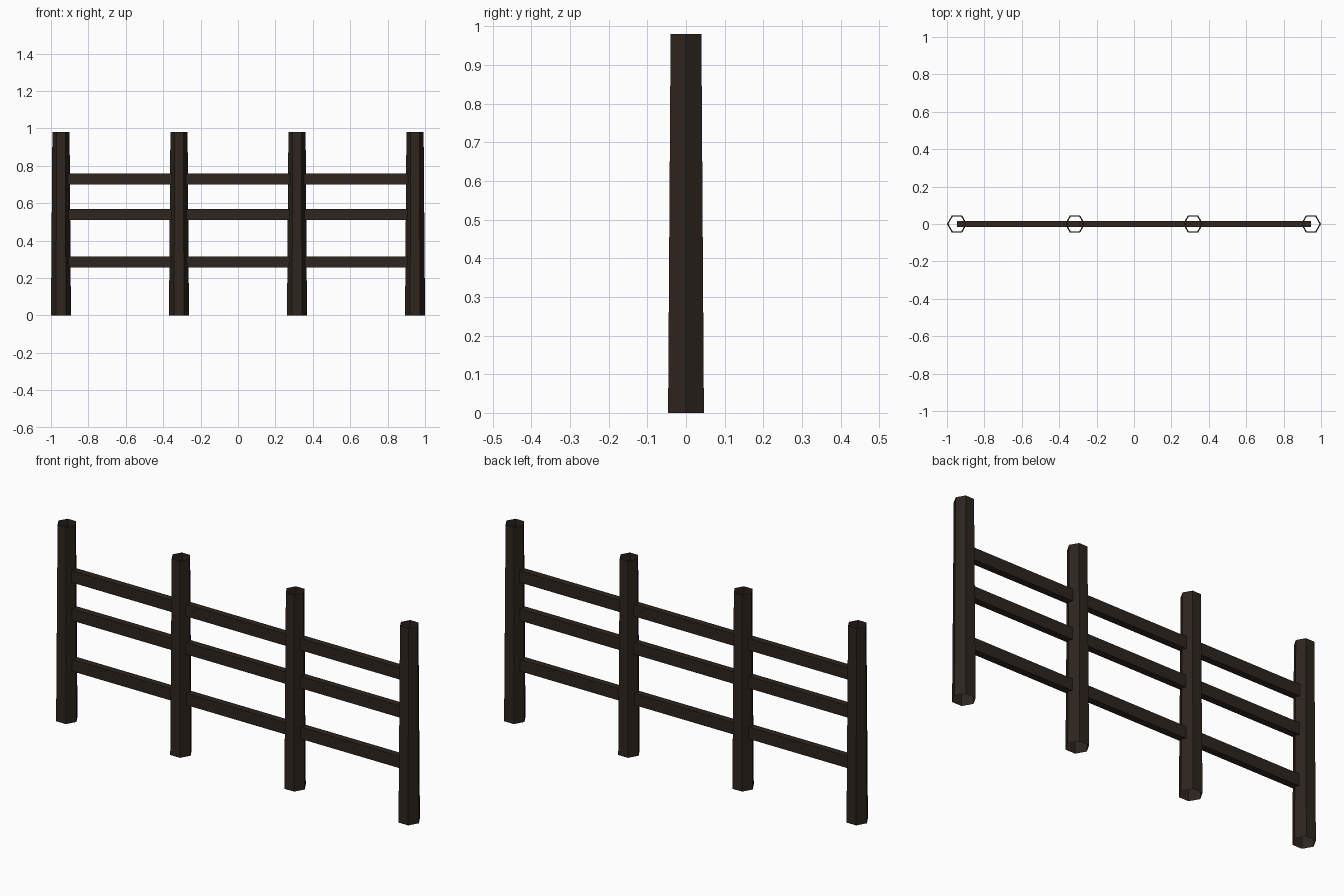
import bpy, bmesh, math

if "Cube" in bpy.data.objects:
    bpy.data.objects.remove(bpy.data.objects["Cube"])

POST_X = (-0.9465, -0.3155, 0.3155, 0.9465)
RAIL_Z = (0.286, 0.539, 0.729)
POST_HEIGHT = 0.98

wood = bpy.data.materials.new("dark_wood")
wood.diffuse_color = (0.026, 0.018, 0.013, 1)
wood.use_nodes = True
wood.node_tree.nodes["Principled BSDF"].inputs["Base Color"].default_value = wood.diffuse_color


def add_object(name, bm, location):
    bmesh.ops.recalc_face_normals(bm, faces=bm.faces)
    mesh = bpy.data.meshes.new(name)
    bm.to_mesh(mesh)
    bm.free()
    mesh.materials.append(wood)
    obj = bpy.data.objects.new(name, mesh)
    obj.location = location
    bpy.context.collection.objects.link(obj)


# Tapered six-sided posts, open at top and bottom
for i, x in enumerate(POST_X, 1):
    bm = bmesh.new()
    rings = []
    for r, z in ((0.0535, 0), (0.046, POST_HEIGHT)):
        rings.append([bm.verts.new((r * math.cos(k * math.pi / 3),
                                    r * math.sin(k * math.pi / 3), z))
                      for k in range(6)])
    low, high = rings
    for k in range(6):
        n = (k + 1) % 6
        bm.faces.new((low[k], low[n], high[n], high[k]))
    add_object(f"post_{i}", bm, (x, 0, 0))

# Horizontal rails running through the posts, ends hidden inside the outer ones
for i, z in enumerate(RAIL_Z, 1):
    bm = bmesh.new()
    bmesh.ops.create_cube(bm, size=1)
    bmesh.ops.scale(bm, vec=(2 * POST_X[-1], 0.034, 0.059), verts=bm.verts)
    add_object(f"rail_{i}", bm, (0, 0, z))
